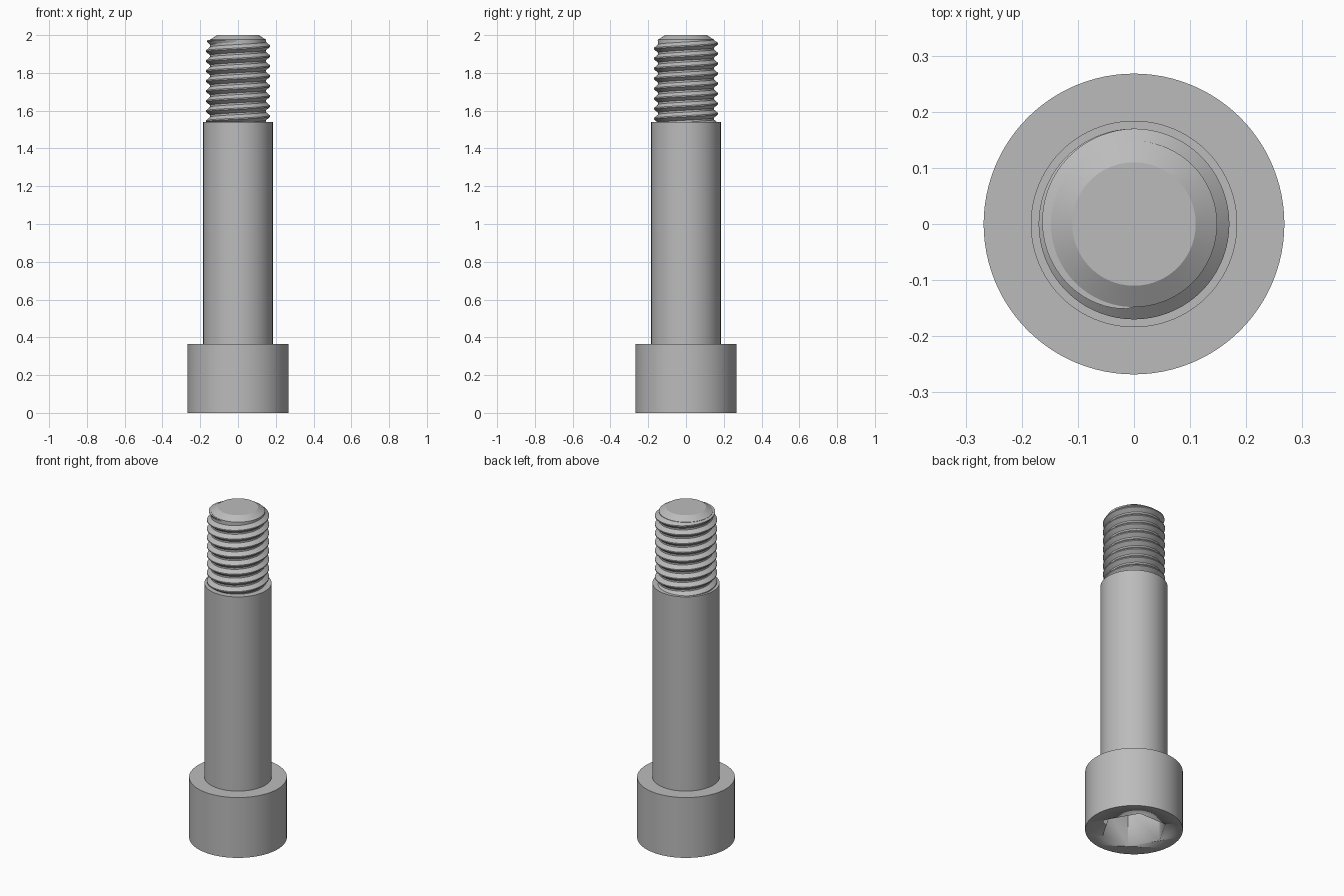
import bpy, bmesh, math

cube = bpy.data.objects.get("Cube")
if cube:
    bpy.data.objects.remove(cube, do_unlink=True)

SIDES = 96
SHOULDER_TOP, CORE_TOP, PITCH = 1.54, 1.976, 0.053
CORE_R, CREST_R = 0.148, 0.17

steel = bpy.data.materials.new("grey steel")
steel.use_nodes = True
colour = (0.5, 0.5, 0.5, 1)
steel.diffuse_color = colour
steel.node_tree.nodes["Principled BSDF"].inputs["Base Color"].default_value = colour


def finish(name, bm, angle=30):
    bmesh.ops.recalc_face_normals(bm, faces=bm.faces)
    mesh = bpy.data.meshes.new(name)
    bm.to_mesh(mesh)
    bm.free()
    mesh.materials.append(steel)
    obj = bpy.data.objects.new(name, mesh)
    bpy.context.collection.objects.link(obj)
    bpy.ops.object.select_all(action='DESELECT')
    obj.select_set(True)
    bpy.context.view_layer.objects.active = obj
    bpy.ops.object.shade_smooth_by_angle(angle=math.radians(angle))
    return obj


def ring(bm, radius, z, sides=SIDES):
    return [bm.verts.new((radius * math.cos(math.tau * i / sides),
                          radius * math.sin(math.tau * i / sides), z))
            for i in range(sides)]


def bridge(bm, a, b):
    for i in range(len(a)):
        j = (i + 1) % len(a)
        bm.faces.new((a[i], a[j], b[j], b[i]))


def turned(name, profile, angle=30):
    """Closed solid of revolution from (radius, z) pairs."""
    bm = bmesh.new()
    rings = [ring(bm, r, z) for r, z in profile]
    for a, b in zip(rings, rings[1:]):
        bridge(bm, a, b)
    bm.faces.new(rings[0])
    bm.faces.new(rings[-1])
    return finish(name, bm, angle)


# Head, with a hexagonal socket sunk into its underside
head = turned("socket_head", [(0.268, 0), (0.268, 0.365)])
bm = bmesh.new()
low, high = ring(bm, 0.182, -0.1, 6), ring(bm, 0.182, 0.22, 6)
bridge(bm, low, high)
bm.faces.new(low)
bm.faces.new(high)
cutter = finish("hex_cutter", bm)
cutter.hide_render = True
cutter.hide_set(True)
socket = head.modifiers.new("hex socket", 'BOOLEAN')
socket.operation = 'DIFFERENCE'
socket.solver = 'EXACT'
socket.object = cutter
bpy.context.view_layer.objects.active = head
bpy.ops.object.modifier_apply(modifier=socket.name)
bpy.data.objects.remove(cutter, do_unlink=True)

# Plain shoulder, then the threaded core with its chamfered tip
turned("shoulder", [(0.184, 0.36), (0.184, SHOULDER_TOP)])
turned("thread_core", [(CORE_R, SHOULDER_TOP - 0.02), (CORE_R, CORE_TOP), (0.11, 2.0)], 25)

# Right-handed helical thread that runs out over its last half turn
TURNS, STEPS = 9, 72
START = 1.942 - 8 * PITCH - PITCH / 4
bm = bmesh.new()
rows = []
total = int((TURNS + 0.0) * STEPS)
for i in range(total + 1):
    turn = i / STEPS - 0.25             # ends pointing to the front
    theta = math.tau * turn
    z = START + PITCH / 4 + PITCH * turn
    fade = min(1, (total - i) / (STEPS / 2)) ** 0.5
    height = (CREST_R - CORE_R) * fade
    row = []
    for dr, dz in ((-0.002, -0.44), (height, -0.06), (height, 0.06), (-0.002, 0.44)):
        r = CORE_R + dr
        zz = min(z + dz * PITCH, CORE_TOP - 0.001)
        row.append(bm.verts.new((r * math.cos(theta), r * math.sin(theta), zz)))
    rows.append(row)
for a, b in zip(rows, rows[1:]):
    bridge(bm, a, b)
bm.faces.new(rows[0])
bm.faces.new(rows[-1])
finish("thread", bm, 25)
